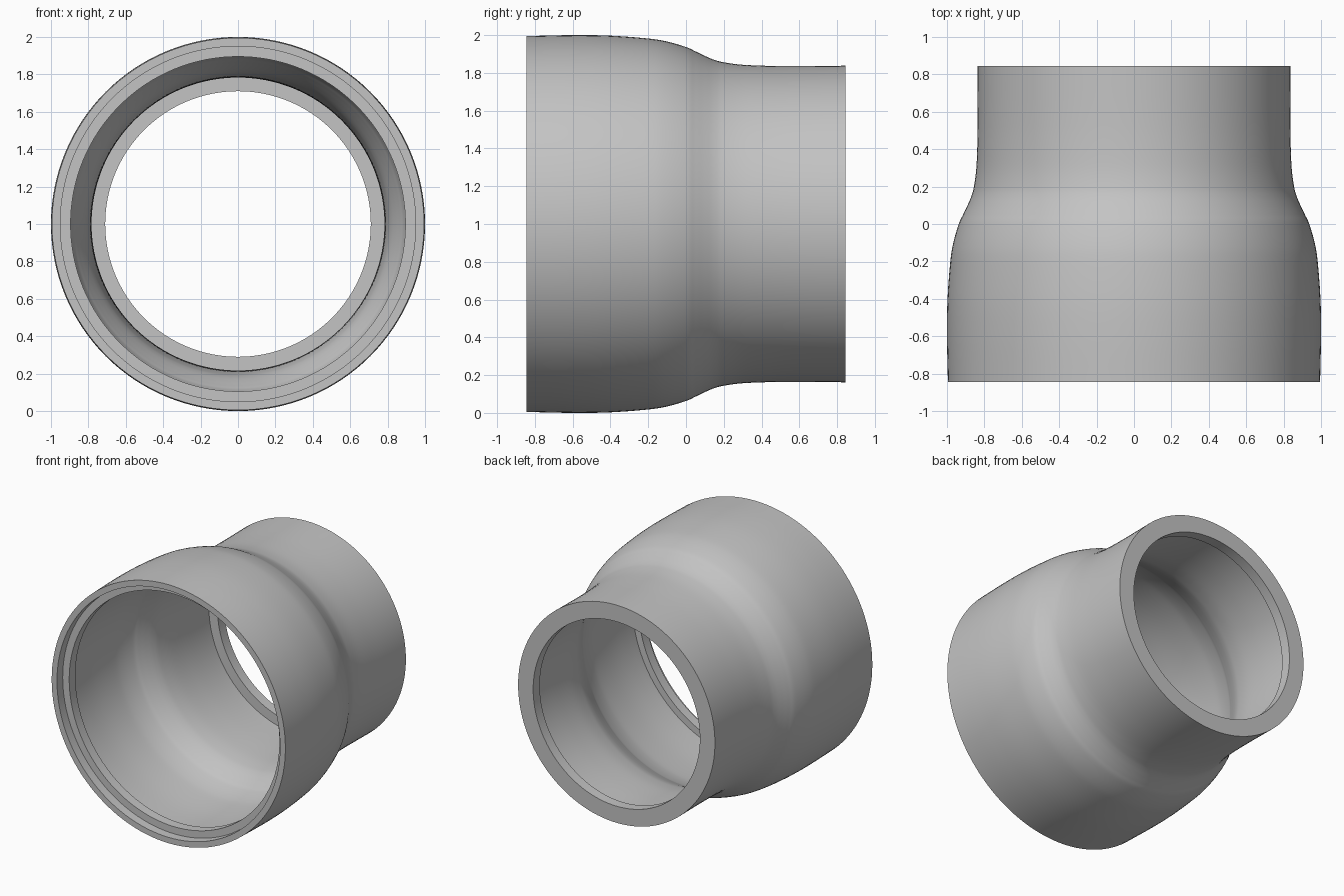
import bpy, bmesh, math
from mathutils import Vector

if "Cube" in bpy.data.objects:
    bpy.data.objects.remove(bpy.data.objects["Cube"])

SEGMENTS = 128
WALL = 0.053

metal = bpy.data.materials.new("plain grey")
metal.diffuse_color = (0.55, 0.55, 0.55, 1)
metal.use_nodes = True
metal.node_tree.nodes["Principled BSDF"].inputs["Base Color"].default_value = metal.diffuse_color


def smooth_curve(points, steps=6):
    """Catmull-Rom curve through (y, radius) points."""
    p = [Vector(q) for q in points]
    p = [2 * p[0] - p[1]] + p + [2 * p[-1] - p[-2]]
    out = []
    for i in range(1, len(p) - 2):
        a, b, c, d = p[i - 1:i + 3]
        for k in range(steps):
            t = k / steps
            out.append(0.5 * (2 * b + (c - a) * t + (2 * a - 5 * b + 4 * c - d) * t ** 2
                              + (3 * b - a - 3 * c + d) * t ** 3))
    out.append(p[-2])
    return [Vector((v.x, min(v.y, 1.0))) for v in out]


def inner_offset(curve, lo, hi):
    """Offset the curve inwards by the wall thickness, trimmed to lo < y < hi."""
    out = []
    for i, v in enumerate(curve):
        t = (curve[min(i + 1, len(curve) - 1)] - curve[max(i - 1, 0)]).normalized()
        q = v + Vector((t.y, -t.x)) * WALL
        if lo + 0.01 < q.x < hi - 0.01:
            out.append(q)
    return [Vector((lo, out[0].y))] + out + [Vector((hi, out[-1].y))]


def lathe(name, profile):
    """Revolve a closed (y, radius) profile around the y axis at z = 1."""
    bm = bmesh.new()
    rings = []
    for s in range(SEGMENTS):
        a = 2 * math.pi * s / SEGMENTS
        rings.append([bm.verts.new((r * math.cos(a), y, 1 + r * math.sin(a))) for y, r in profile])
    n = len(profile)
    for s in range(SEGMENTS):
        r0, r1 = rings[s], rings[(s + 1) % SEGMENTS]
        for i in range(n):
            j = (i + 1) % n
            bm.faces.new((r0[i], r0[j], r1[j], r1[i]))
    bmesh.ops.recalc_face_normals(bm, faces=bm.faces)
    mesh = bpy.data.meshes.new(name)
    bm.to_mesh(mesh)
    bm.free()
    mesh.materials.append(metal)
    obj = bpy.data.objects.new(name, mesh)
    bpy.context.collection.objects.link(obj)
    bpy.context.view_layer.objects.active = obj
    obj.select_set(True)
    bpy.ops.object.shade_smooth_by_angle(angle=math.radians(35))
    return obj


# Outer shell: wide front barrel easing into the narrower back barrel
outer = smooth_curve([(-0.845, 0.995), (-0.6, 1.0), (-0.4, 0.997), (-0.2, 0.982), (-0.1, 0.966),
                      (0.0, 0.937), (0.05, 0.914), (0.1, 0.89), (0.15, 0.869), (0.2, 0.856),
                      (0.3, 0.843), (0.45, 0.837), (0.6, 0.836), (0.845, 0.838)])
inner = inner_offset(outer, -0.70, 0.765)

# Back lip, hollow interior, then the recessed front lip
back_lip = [(0.845, 0.71), (0.765, 0.71)]
front_lip = [(-0.70, 0.895), (-0.775, 0.895), (-0.775, 0.95), (-0.845, 0.95)]
profile = [tuple(v) for v in outer] + back_lip + [tuple(v) for v in reversed(inner)] + front_lip
lathe("reducer_sleeve", profile)
